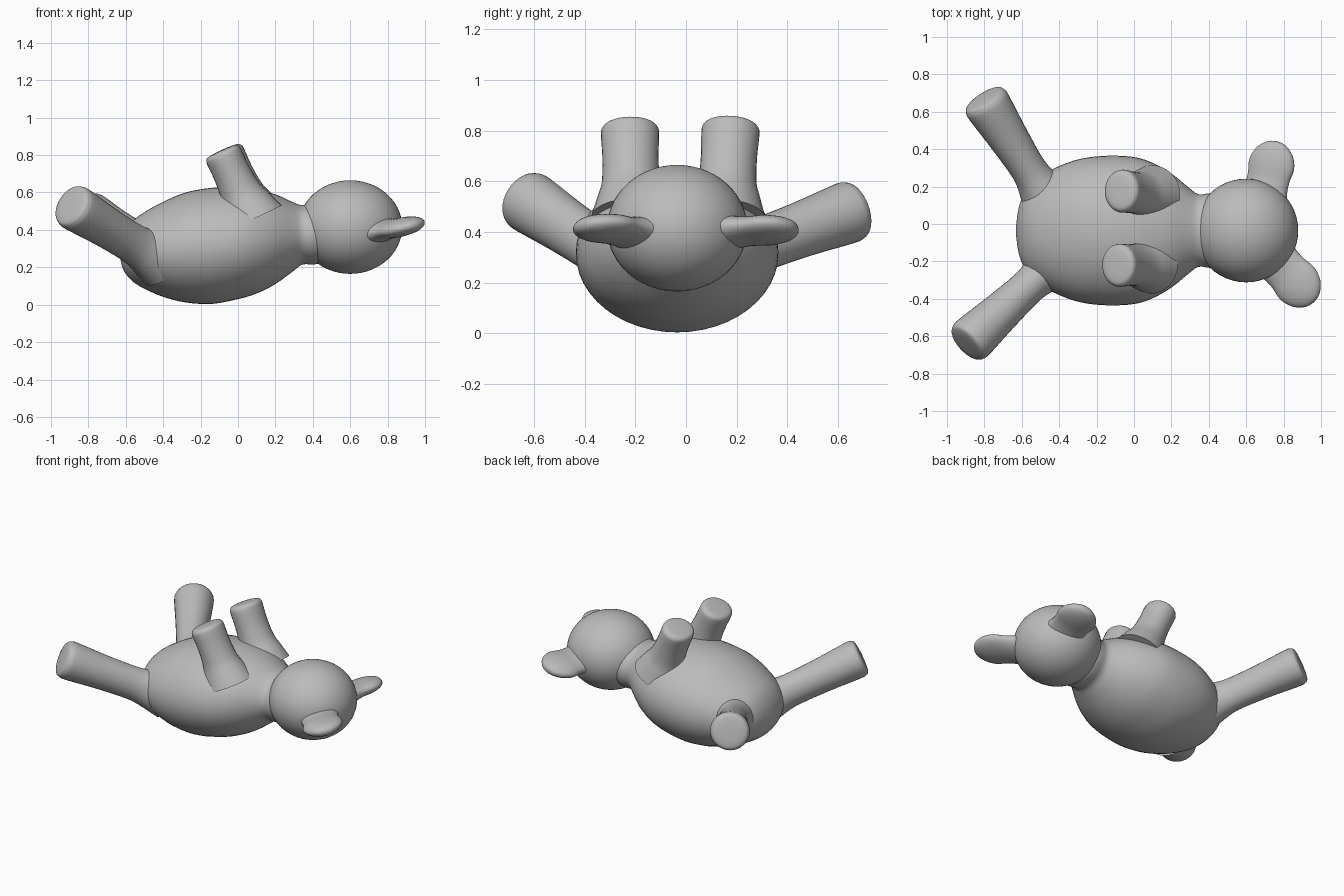
import bpy, bmesh, math
from mathutils import Vector

if "Cube" in bpy.data.objects:
    bpy.data.objects.remove(bpy.data.objects["Cube"])

grey = bpy.data.materials.new("plain grey")
grey.diffuse_color = (0.5, 0.5, 0.5, 1)
grey.use_nodes = True
grey.node_tree.nodes["Principled BSDF"].inputs["Base Color"].default_value = grey.diffuse_color


def spline(keys, steps):
    """Catmull-Rom interpolation through rows of numbers."""
    out = []
    for i in range(len(keys) - 1):
        quad = [keys[max(i - 1, 0)], keys[i], keys[i + 1], keys[min(i + 2, len(keys) - 1)]]
        for s in range(steps):
            t = s / steps
            out.append([0.5 * (2 * b + (c - a) * t + (2 * a - 5 * b + 4 * c - d) * t * t
                               + (3 * b - a - 3 * c + d) * t ** 3) for a, b, c, d in zip(*quad)])
    return out + [list(keys[-1])]


def loft(name, rings, sides=32):
    """Skin elliptical rings given as (centre, side vector, up vector)."""
    bm = bmesh.new()
    loops = []
    for c, u, v in rings:
        loops.append([bm.verts.new(c + u * math.cos(2 * math.pi * k / sides)
                                   + v * math.sin(2 * math.pi * k / sides)) for k in range(sides)])
    for a, b in zip(loops, loops[1:]):
        for k in range(sides):
            n = (k + 1) % sides
            bm.faces.new((a[k], a[n], b[n], b[k]))
    bm.faces.new(loops[0][::-1])
    bm.faces.new(loops[-1])
    bmesh.ops.recalc_face_normals(bm, faces=bm.faces)
    mesh = bpy.data.meshes.new(name)
    bm.to_mesh(mesh)
    bm.free()
    mesh.materials.append(grey)
    obj = bpy.data.objects.new(name, mesh)
    bpy.context.collection.objects.link(obj)
    bpy.ops.object.select_all(action='DESELECT')
    obj.select_set(True)
    bpy.context.view_layer.objects.active = obj
    bpy.ops.object.shade_smooth_by_angle(angle=math.radians(50))
    return obj


def along(name, start, end, keys, roll_up=(0, 0, 1), steps=3):
    """Loft from start to end; keys are (fraction, half width, half height)."""
    start, end = Vector(start), Vector(end)
    axis = (end - start).normalized()
    side = axis.cross(Vector(roll_up)).normalized()
    up = side.cross(axis)
    return loft(name, [(start.lerp(end, t), side * w, up * h) for t, w, h in spline(keys, steps)])


# Plump torso lying on its back: x, centre y, half width, bottom z, top z
torso = [(-0.632, -0.035, 0.01, 0.26, 0.28), (-0.615, -0.035, 0.13, 0.19, 0.36),
         (-0.57, -0.035, 0.225, 0.13, 0.44), (-0.5, -0.035, 0.29, 0.085, 0.495),
         (-0.4, -0.035, 0.345, 0.042, 0.55), (-0.28, -0.035, 0.385, 0.012, 0.6),
         (-0.14, -0.035, 0.4, 0.004, 0.625), (0.0, -0.035, 0.393, 0.03, 0.628),
         (0.1, -0.035, 0.362, 0.06, 0.615), (0.2, -0.035, 0.305, 0.11, 0.59),
         (0.29, -0.035, 0.232, 0.175, 0.55), (0.345, -0.035, 0.194, 0.215, 0.532),
         (0.41, -0.035, 0.2, 0.215, 0.55), (0.5, -0.035, 0.2, 0.24, 0.56)]
loft("torso", [(Vector((x, y, (lo + hi) / 2)), Vector((0, w, 0)), Vector((0, 0, (hi - lo) / 2)))
               for x, y, w, lo, hi in spline(torso, 3)], 48)

# Round head
bpy.ops.mesh.primitive_uv_sphere_add(segments=48, ring_count=28, location=(0.6, -0.035, 0.415))
head = bpy.context.object
head.name = "head"
head.scale = (0.278, 0.277, 0.25)
head.data.materials.append(grey)
bpy.ops.object.shade_smooth()

# Stubby limbs with flared roots and softly rounded flat ends
arm = [(0, 0.16, 0.17), (0.2, 0.135, 0.14), (0.38, 0.115, 0.113), (0.65, 0.111, 0.1),
       (0.9, 0.115, 0.1), (0.96, 0.108, 0.095), (0.99, 0.09, 0.08), (1.0, 0.05, 0.045)]
along("left_arm", (0.09, 0.155, 0.46), (-0.075, 0.178, 0.83), arm, (1, 0, 0))
along("right_arm", (0.08, -0.215, 0.46), (-0.09, -0.222, 0.825), arm, (1, 0, 0))

leg = [(0, 0.15, 0.15), (0.15, 0.115, 0.125), (0.3, 0.096, 0.108), (0.6, 0.107, 0.11),
       (0.9, 0.124, 0.122), (0.96, 0.121, 0.119), (0.99, 0.105, 0.105), (1.0, 0.06, 0.06)]
along("left_leg", (-0.46, 0.13, 0.29), (-0.808, 0.675, 0.49), leg)
along("right_leg", (-0.42, -0.20, 0.24), (-0.9, -0.645, 0.535), leg)

# Flat rounded ears on short necks
ear = [(0, 0.14, 0.075), (0.2, 0.12, 0.06), (0.4, 0.118, 0.05), (0.62, 0.128, 0.05),
       (0.82, 0.105, 0.043), (0.94, 0.065, 0.03), (0.985, 0.034, 0.017), (1.0, 0.004, 0.003)]
along("left_ear", (0.69, 0.12, 0.395), (0.765, 0.442, 0.415), ear, (-0.3, 0, 1))
along("right_ear", (0.73, -0.16, 0.39), (0.963, -0.417, 0.43), ear, (-0.3, 0, 1))
